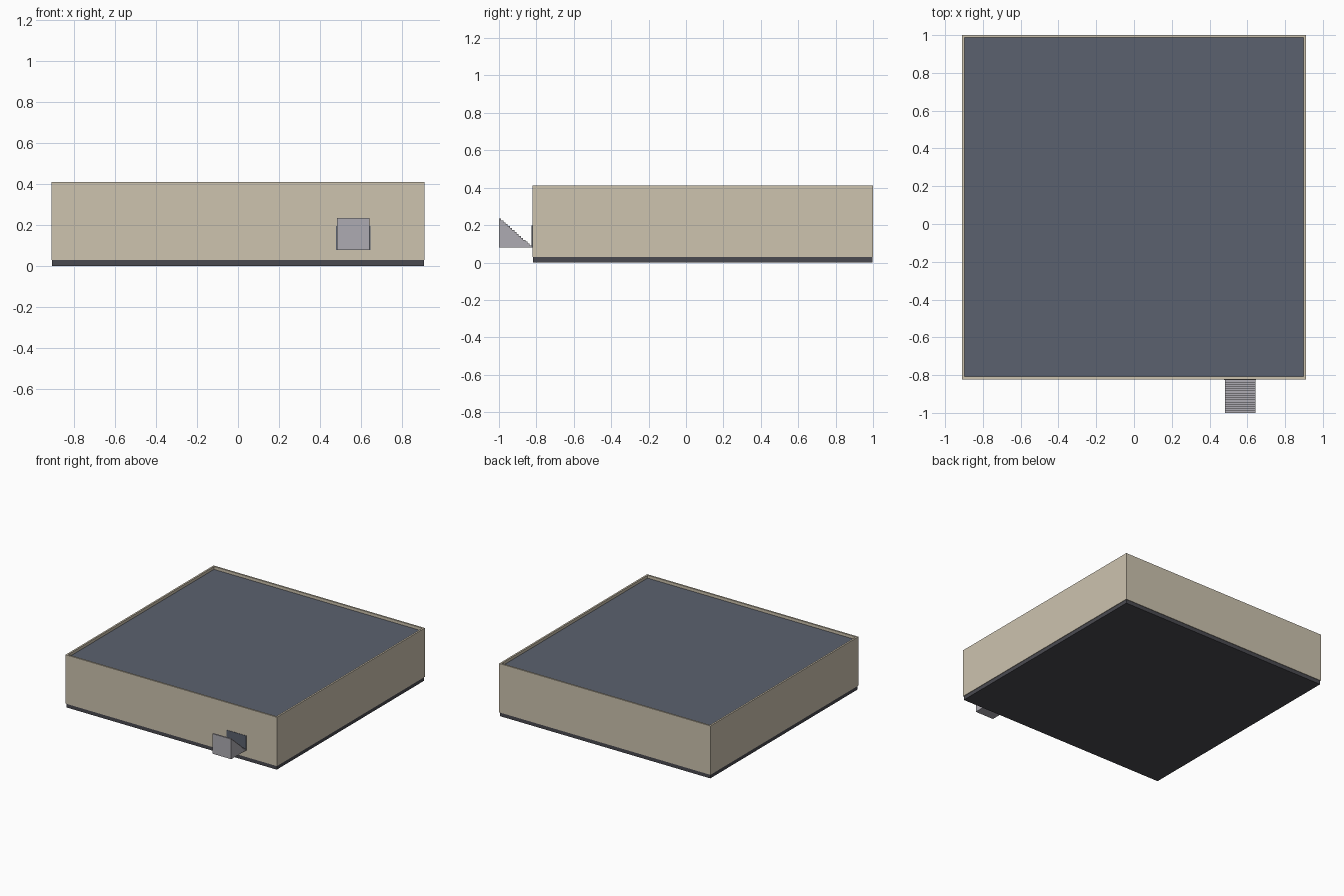
import bpy, bmesh

if "Cube" in bpy.data.objects:
    bpy.data.objects.remove(bpy.data.objects["Cube"])


def material(name, rgb):
    """Flat colour from 0-255 sRGB."""
    lin = [((c / 255 + 0.055) / 1.055) ** 2.4 for c in rgb]
    m = bpy.data.materials.new(name)
    m.diffuse_color = (*lin, 1)
    m.use_nodes = True
    m.node_tree.nodes["Principled BSDF"].inputs["Base Color"].default_value = m.diffuse_color
    return m


BEIGE = material("beige wall", (205, 195, 175))
SLATE = material("slate blue", (91, 97, 110))
DARK = material("dark base", (74, 74, 80))
GREY = material("grey steps", (174, 171, 178))


def finish(name, bm, mat):
    bmesh.ops.recalc_face_normals(bm, faces=bm.faces)
    me = bpy.data.meshes.new(name)
    bm.to_mesh(me)
    bm.free()
    me.materials.append(mat)
    ob = bpy.data.objects.new(name, me)
    bpy.context.collection.objects.link(ob)
    return ob


def box(name, x, y, z, mat):
    bm = bmesh.new()
    bmesh.ops.create_cube(bm, size=1)
    for v in bm.verts:
        for i, (a, b) in enumerate((x, y, z)):
            v.co[i] = a if v.co[i] < 0 else b
    return finish(name, bm, mat)


W, Y0, Y1, H, T = 0.911, -0.822, 1.0, 0.411, 0.019

# dark foundation slab
box("foundation", (-W + 0.004, W - 0.004), (Y0 + 0.004, Y1 - 0.004), (0, 0.03), DARK)

# walls: box whose top is inset and sunk to leave the parapet
walls = box("walls", (-W, W), (Y0, Y1), (0.03, H), BEIGE)
bm = bmesh.new()
bm.from_mesh(walls.data)
bm.faces.ensure_lookup_table()
top = max(bm.faces, key=lambda f: f.calc_center_median().z)
bmesh.ops.inset_region(bm, faces=[top], thickness=T)
ret = bmesh.ops.extrude_face_region(bm, geom=[top])
floor = [g for g in ret["geom"] if isinstance(g, bmesh.types.BMFace)][0]
if top.is_valid:
    bmesh.ops.delete(bm, geom=[top], context="FACES_ONLY")
for v in floor.verts:
    v.co.z -= 0.022
floor.material_index = 1
bm.to_mesh(walls.data)
bm.free()
walls.data.materials.append(SLATE)

# door plate on the front wall
box("door", (0.477, 0.647), (Y0 - 0.003, Y0 + 0.003), (0.08, 0.197), SLATE)

# steps rising away from the door
N, ZB, ZT, YA, YB = 15, 0.08, 0.236, -1.0, Y0 - 0.002
profile = [(YB, ZB), (YA, ZB)]
for i in range(N):
    z = ZT - (ZT - ZB) * i / N
    profile += [(YA + (YB - YA) * i / N, z), (YA + (YB - YA) * (i + 1) / N, z)]
bm = bmesh.new()
side = bm.faces.new([bm.verts.new((0.482, y, z)) for y, z in profile])
ret = bmesh.ops.extrude_face_region(bm, geom=[side])
for g in ret["geom"]:
    if isinstance(g, bmesh.types.BMVert):
        g.co.x = 0.642
if not any(f.calc_center_median().x < 0.483 for f in bm.faces):
    bm.faces.new([v for v in bm.verts if v.co.x < 0.5])
finish("steps", bm, GREY)
